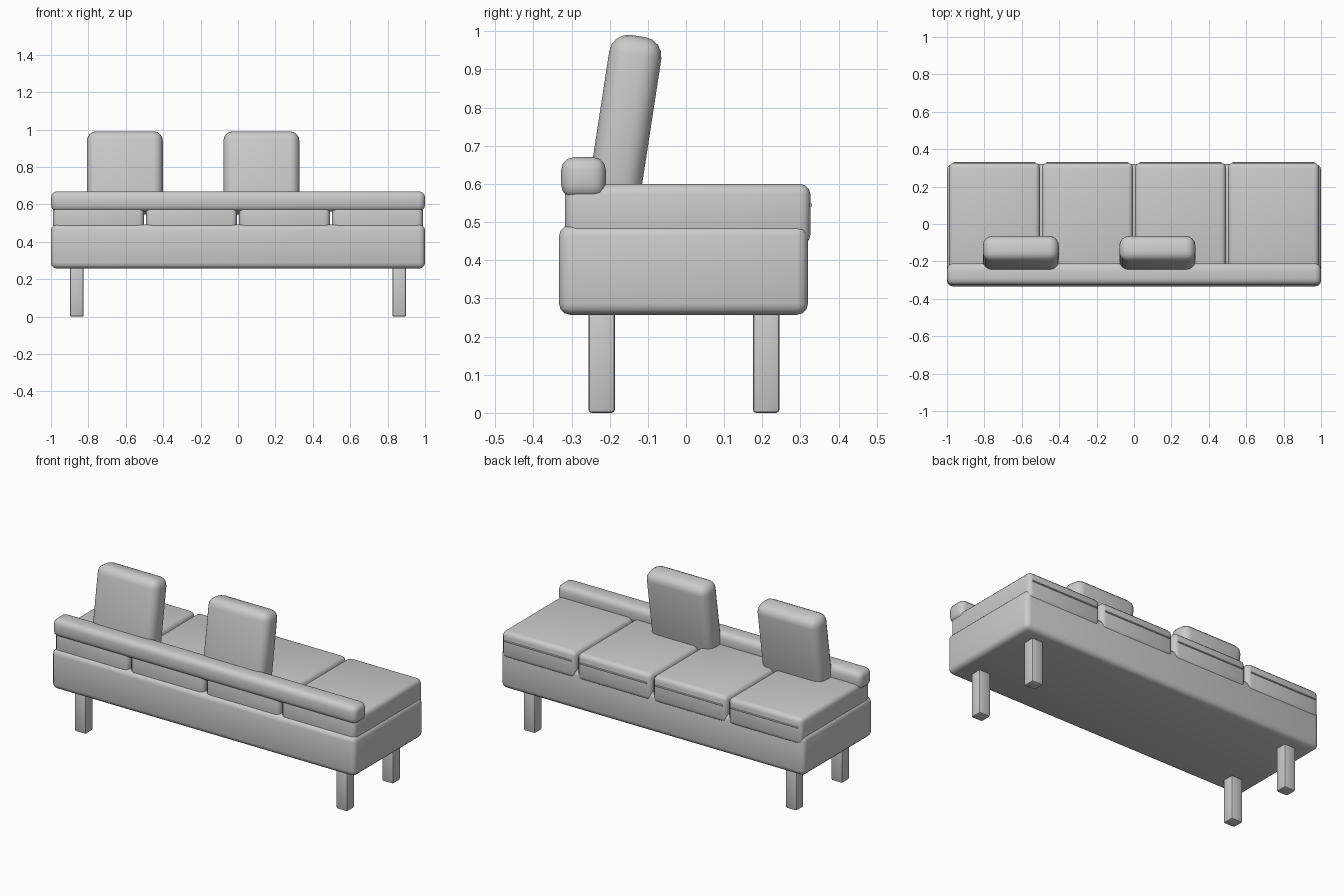
import bpy
import math
from mathutils import Vector, Matrix

default = bpy.data.objects.get("Cube")
if default:
    bpy.data.objects.remove(default, do_unlink=True)

fabric = bpy.data.materials.new("light_grey")
fabric.use_nodes = True
GREY = (0.6, 0.6, 0.6, 1)
fabric.diffuse_color = GREY
fabric.node_tree.nodes["Principled BSDF"].inputs["Base Color"].default_value = GREY


def finish(obj, name):
    obj.name = name
    obj.data.materials.append(fabric)
    bpy.ops.object.shade_smooth_by_angle(angle=math.radians(35))
    return obj


def rounded_box(name, low, high, radius, segments=3, tilt=0):
    """Box between two corners with rounded edges, tilted about its centre."""
    low, high = Vector(low), Vector(high)
    bpy.ops.mesh.primitive_cube_add(size=1, location=(low + high) / 2)
    obj = bpy.context.object
    obj.data.transform(Matrix.Diagonal((*(high - low), 1)))
    obj.rotation_euler.x = tilt
    bevel = obj.modifiers.new("rounding", "BEVEL")
    bevel.width = radius
    bevel.segments = segments
    bpy.ops.object.modifier_apply(modifier=bevel.name)
    return finish(obj, name)


# Base and legs
rounded_box("base", (-1, -0.333, 0.257), (1, 0.32, 0.492), 0.03)
for side, x in (("right", -0.862), ("left", 0.862)):
    for end, y in (("front", -0.221), ("rear", 0.21)):
        rounded_box(f"{side}_{end}_leg", (x - 0.037, y - 0.035, 0),
                    (x + 0.037, y + 0.035, 0.28), 0.009, 2)

# Seat cushions, each with a thin piping on the open side
for i in range(4):
    x = -0.75 + 0.5 * i
    x *= 0.995
    rounded_box(f"seat_cushion_{i + 1}", (x - 0.243, -0.317, 0.44),
                (x + 0.243, 0.326, 0.6), 0.027)
    bpy.ops.mesh.primitive_cylinder_add(
        vertices=8, radius=0.005, depth=0.44,
        location=(x, 0.326, 0.545), rotation=(0, math.pi / 2, 0))
    finish(bpy.context.object, f"seat_piping_{i + 1}")

# Long bolster
rounded_box("bolster", (-1, -0.327, 0.563), (1, -0.21, 0.67), 0.033)

# Leaning back cushions
for i, x in enumerate((-0.605, 0.125)):
    rounded_box(f"back_cushion_{i + 1}", (x - 0.203, -0.228, 0.545),
                (x + 0.203, -0.09, 0.99), 0.05, 4, math.radians(-8.7))
